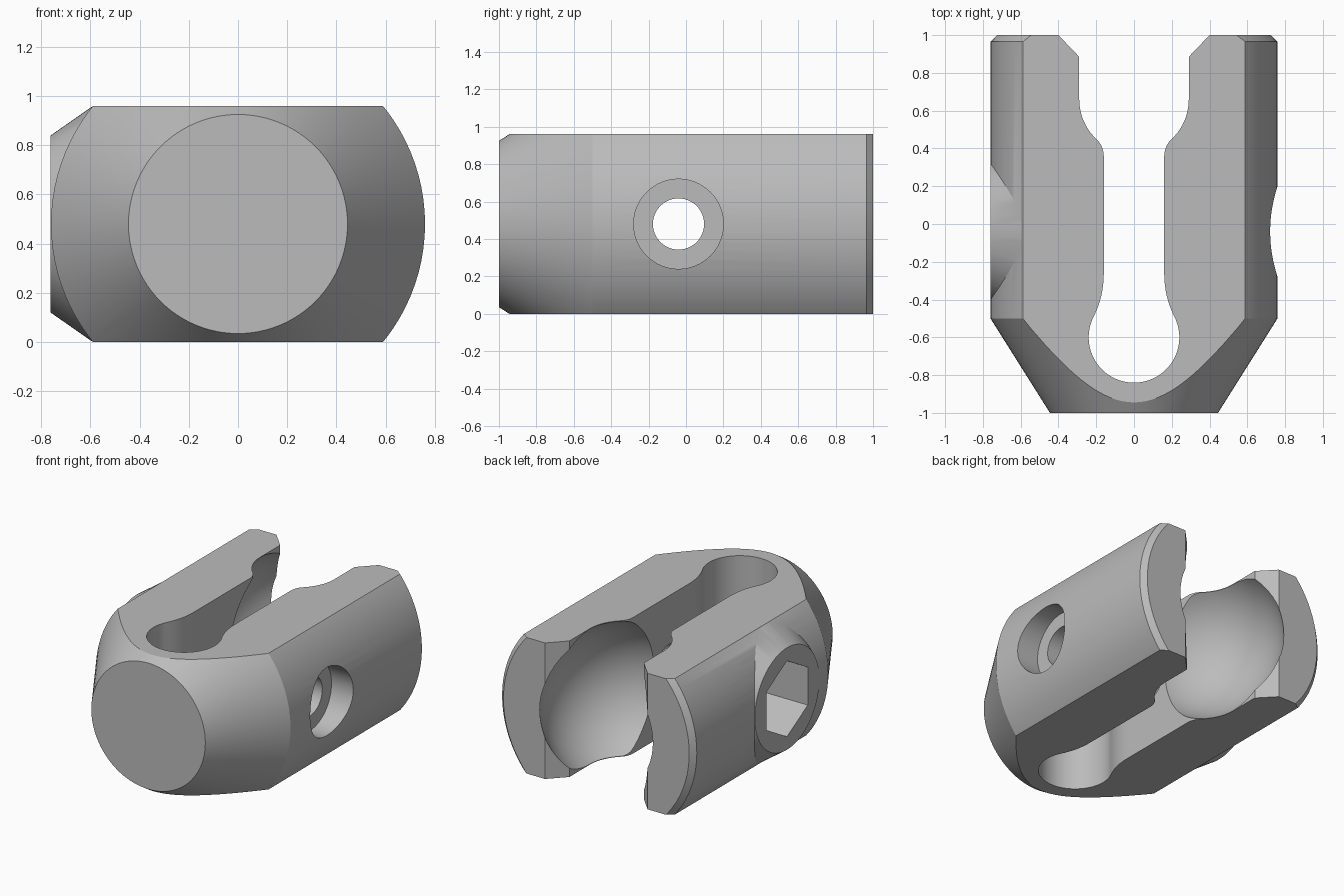
import bpy, bmesh, math
from mathutils import Vector

if "Cube" in bpy.data.objects:
    bpy.data.objects.remove(bpy.data.objects["Cube"], do_unlink=True)

MID = 0.48           # height of the long axis
BOLT_Y = -0.04       # position of the cross bolt
BALL_Y = 0.66        # position of the ball socket

grey = bpy.data.materials.new("plain grey")
grey.use_nodes = True
grey.diffuse_color = (0.5, 0.5, 0.5, 1)
grey.node_tree.nodes["Principled BSDF"].inputs["Base Color"].default_value = (0.5, 0.5, 0.5, 1)


def loft(name, loops):
    """Closed solid through a list of equal-length point loops."""
    bm = bmesh.new()
    rings = [[bm.verts.new(p) for p in loop] for loop in loops]
    for a, b in zip(rings, rings[1:]):
        for i in range(len(a)):
            j = (i + 1) % len(a)
            bm.faces.new((a[i], a[j], b[j], b[i]))
    bm.faces.new(rings[0])
    bm.faces.new(rings[-1])
    bmesh.ops.recalc_face_normals(bm, faces=bm.faces)
    mesh = bpy.data.meshes.new(name)
    bm.to_mesh(mesh)
    bm.free()
    ob = bpy.data.objects.new(name, mesh)
    bpy.context.collection.objects.link(ob)
    mesh.materials.append(grey)
    return ob


def turned(name, axis, profile, sides):
    """Turned solid about x or y; profile holds (position, radius) pairs."""
    loops = []
    for pos, r in profile:
        loop = []
        for i in range(sides):
            t = math.pi / 2 + math.tau * i / sides
            u, v = r * math.cos(t), MID + r * math.sin(t)
            loop.append((u, pos, v) if axis == "y" else (pos, BOLT_Y + u, v))
        loops.append(loop)
    return loft(name, loops)


def extruded(name, outline, low, high):
    return loft(name, [[(x, y, z) for x, y in outline] for z in (low, high)])


def combine(target, tool, operation):
    mod = target.modifiers.new(operation, "BOOLEAN")
    mod.operation = operation
    mod.solver = "EXACT"
    mod.object = tool
    bpy.context.view_layer.objects.active = target
    bpy.ops.object.modifier_apply(modifier=mod.name)
    bpy.data.objects.remove(tool, do_unlink=True)


def arc(cx, cy, r, start, end, n):
    return [(cx + r * math.cos(start + (end - start) * i / n),
             cy + r * math.sin(start + (end - start) * i / n)) for i in range(n + 1)]


def blend(half, cy, r, y):
    """Radius and angle of an arc joining the slot wall at y to a round end."""
    d = y - cy
    rad = (half**2 + d**2 - r**2) / (2 * (r - half))
    return rad, math.atan2(d, half + rad)


# Body: round bar with a conical nose and chamfered tail, flat above and below
body = turned("clamp_body", "y", [(-1, 0.445), (-0.5, 0.76), (0.965, 0.76), (1, 0.725)], 96)
flats = extruded("flats", [(-2, -2), (2, -2), (2, 2), (-2, 2)], 0, 2 * MID)
combine(body, flats, "INTERSECT")

# Flared boss around the nut
combine(body, turned("nut_boss", "x", [(-0.761, 0.36), (-0.592, 0.478)], 72), "UNION")

# Slot: round inner end, narrow throat, wider mouth with chamfered lips
HALF, END_Y, END_R, MOUTH = 0.16, -0.6, 0.24, 0.29
y1, y2 = -0.265, 0.36
r1, a1 = blend(HALF, END_Y, END_R, y1)
r2, a2 = blend(HALF, BALL_Y, MOUTH, y2)
side = arc(0, END_Y, END_R, -math.pi / 2, a1, 24)
side += arc(HALF + r1, y1, r1, math.pi + a1, math.pi, 8)
side += arc(HALF + r2, y2, r2, math.pi, math.pi + a2, 6)
side += arc(0, BALL_Y, MOUTH, a2, 0, 10)[1:]
side += [(MOUTH, 0.885), (0.4, 1), (0.4, 1.2)]
outline = side + [(-x, y) for x, y in reversed(side[1:])]
combine(body, extruded("slot", outline, -0.2, 1.2), "DIFFERENCE")

# Ball socket between the arms
bm = bmesh.new()
bmesh.ops.create_uvsphere(bm, u_segments=72, v_segments=36, radius=0.558)
bmesh.ops.translate(bm, verts=bm.verts, vec=Vector((0, BALL_Y, MID)))
mesh = bpy.data.meshes.new("ball_socket")
bm.to_mesh(mesh)
bm.free()
socket = bpy.data.objects.new("ball_socket", mesh)
bpy.context.collection.objects.link(socket)
mesh.materials.append(grey)
combine(body, socket, "DIFFERENCE")

# Cross bolt hole, round head recess and six-sided nut recess
combine(body, turned("bolt_hole", "x", [(-1, 0.137), (1, 0.137)], 48), "DIFFERENCE")
combine(body, turned("head_recess", "x", [(0.59, 0.24), (1, 0.24)], 64), "DIFFERENCE")
combine(body, turned("nut_recess", "x", [(-1, 0.267), (-0.4, 0.267)], 6), "DIFFERENCE")

# Smooth curved faces, crisp edges
bpy.ops.object.select_all(action="DESELECT")
body.select_set(True)
bpy.context.view_layer.objects.active = body
bpy.ops.object.shade_smooth_by_angle(angle=math.radians(25))
